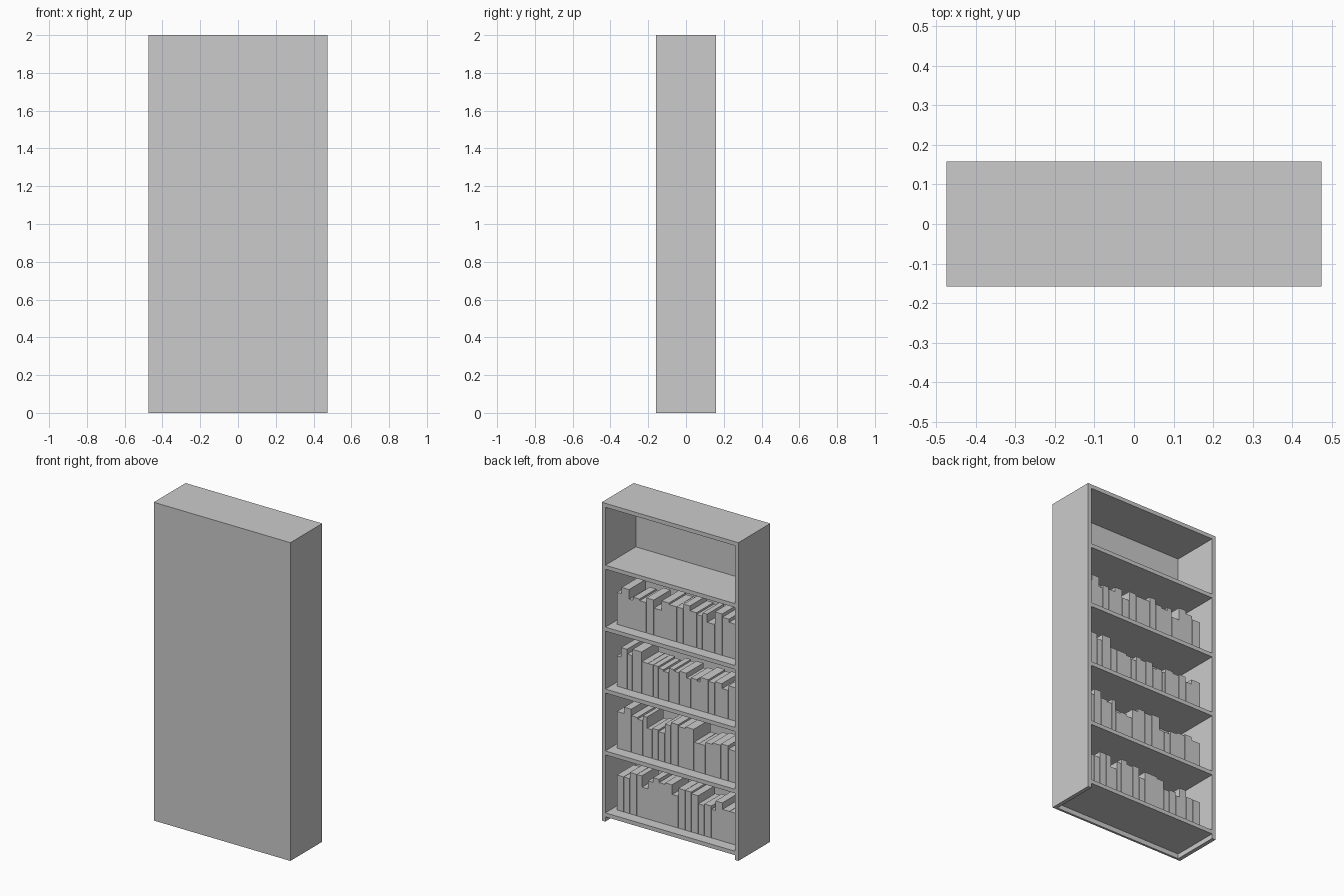
import bpy

if "Cube" in bpy.data.objects:
    bpy.data.objects.remove(bpy.data.objects["Cube"])

W, D, H, T = 0.95, 0.316, 2.0, 0.025   # case size and board thickness
BACK_T = 0.014
BASE = 0.03                            # underside of the lowest shelf
PITCH = (H - T - BASE) / 5


def box(name, x0, x1, y0, y1, z0, z1):
    bpy.ops.mesh.primitive_cube_add(size=1, location=((x0 + x1) / 2, (y0 + y1) / 2, (z0 + z1) / 2))
    ob = bpy.context.object
    ob.name = name
    ob.scale = (x1 - x0, y1 - y0, z1 - z0)
    bpy.ops.object.transform_apply(location=False, rotation=False, scale=True)
    return ob


# Case: sides, top and closed panel (the open side faces +y)
inner = W / 2 - T
box("side_left", -W / 2, -inner, -D / 2, D / 2, 0, H)
box("side_right", inner, W / 2, -D / 2, D / 2, 0, H)
box("top_board", -inner, inner, -D / 2, D / 2, H - T, H)
box("closed_panel", -inner, inner, -D / 2, -D / 2 + BACK_T, 0, H - T)

# Shelves
for i in range(5):
    z = BASE + i * PITCH
    box(f"shelf_{i + 1}", -inner, inner, -D / 2 + BACK_T, D / 2, z, z + T)

# Books per shelf, bottom up: relative thickness, height in hundredths
rows = [
    ([7, 6, 7, 5, 6, 5, 6, 6, 7, 6, 7, 6, 7, 6, 7, 4, 7, 7, 8],
     [22, 22, 26, 26, 19, 24, 27, 25, 26, 20, 25, 25, 24, 19, 20, 18, 24, 20, 20]),
    ([7, 7, 6, 5, 4, 5, 6, 6, 6, 7, 7, 8, 5, 6, 7, 8, 7, 9],
     [23, 27, 23, 22, 25, 18, 19, 18, 24, 26, 25, 26, 18, 18, 20, 21, 22, 20]),
    ([4, 6, 5, 9, 6, 5, 5, 5, 5, 5, 5, 7, 4, 6, 3, 8, 6, 7, 6, 9],
     [19, 25, 22, 26, 20, 20, 20, 19, 18, 21, 20, 21, 18, 19, 18, 21, 20, 21, 18, 21]),
    ([5, 8, 4, 7, 7, 8, 8, 8, 8, 7, 7, 7, 6, 5, 8, 8, 7, 9],
     [20, 24, 18, 20, 19, 22, 17, 23, 22, 22, 25, 22, 21, 23, 18, 26, 24, 22]),
]
SPAN, Y0, Y1 = 0.84, -0.08, 0.088
for r, (widths, heights) in enumerate(rows):
    x = SPAN / 2
    z = BASE + r * PITCH + T
    unit = SPAN / sum(widths)
    for b, (w, h) in enumerate(zip(widths, heights)):
        x1 = x - w * unit
        box(f"book_{r + 1}_{b + 1}", x1 + 0.001, x - 0.001, Y0, Y1, z, z + h / 100)
        x = x1
